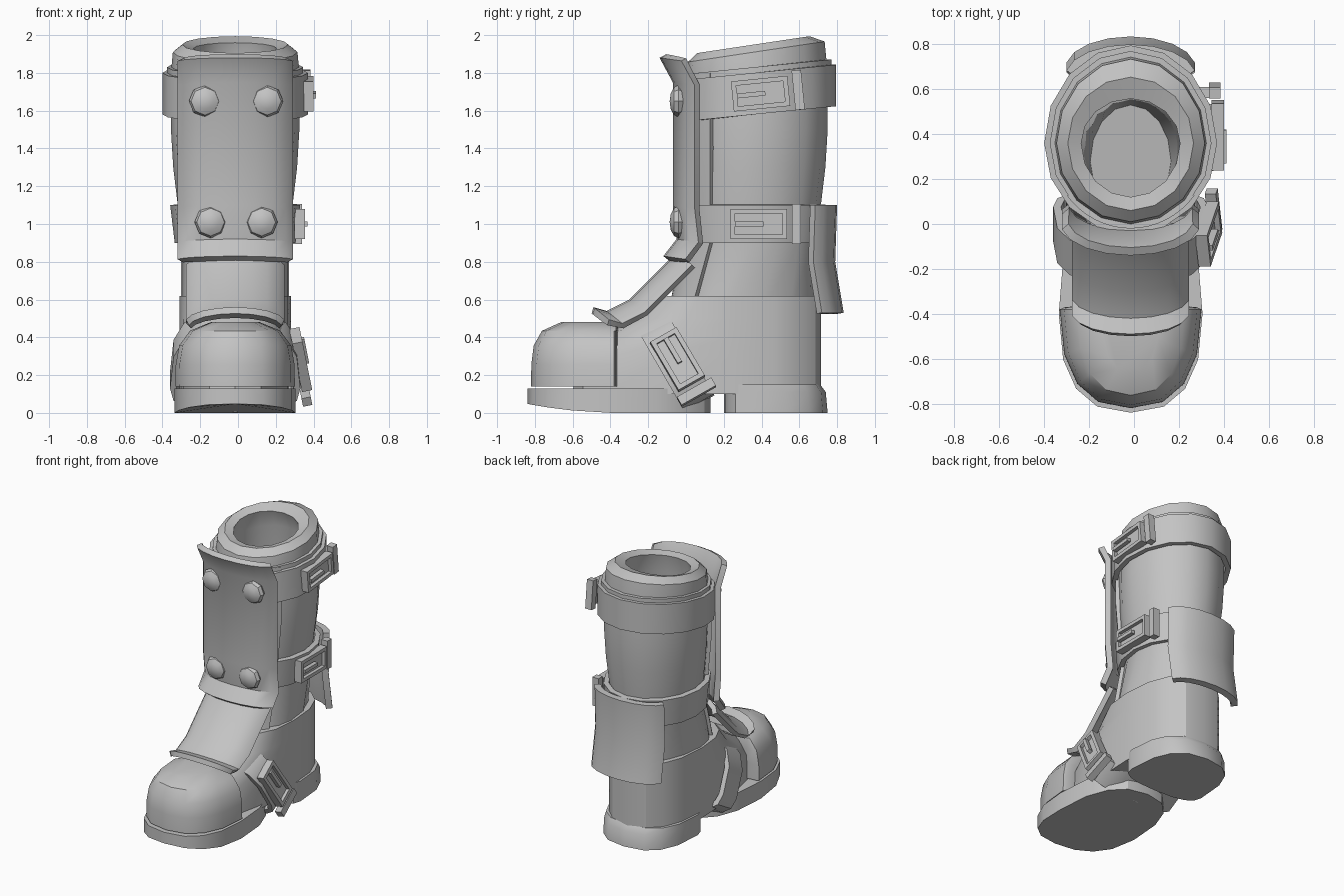
import bpy, bmesh
from math import sin, cos, pi, radians
from mathutils import Matrix, Vector

default_cube = bpy.data.objects.get("Cube")
if default_cube:
    bpy.data.objects.remove(default_cube, do_unlink=True)

grey = (0.55, 0.55, 0.55, 1)
material = bpy.data.materials.new("matte_grey")
material.use_nodes = True
material.diffuse_color = grey
material.node_tree.nodes["Principled BSDF"].inputs["Base Color"].default_value = grey


def finish(name, bm, thickness=0):
    mesh = bpy.data.meshes.new(name)
    bm.to_mesh(mesh)
    bm.free()
    part = bpy.data.objects.new(name, mesh)
    bpy.context.collection.objects.link(part)
    mesh.materials.append(material)
    bpy.ops.object.select_all(action='DESELECT')
    part.select_set(True)
    bpy.context.view_layer.objects.active = part
    if thickness:
        solidify = part.modifiers.new("thickness", 'SOLIDIFY')
        solidify.thickness = thickness
        solidify.use_even_offset = True
        bpy.ops.object.modifier_apply(modifier=solidify.name)
    bpy.ops.object.shade_smooth_by_angle(angle=radians(32))


def skin(name, rows, closed, thickness=0):
    """Join rows of points, listed bottom up, into a tube or an open sheet."""
    bm = bmesh.new()
    rings = [[bm.verts.new(point) for point in row] for row in rows]
    for low, high in zip(rings, rings[1:]):
        for j in range(len(low) if closed else len(low) - 1):
            k = (j + 1) % len(low)
            bm.faces.new((low[j], low[k], high[k], high[j]))
    if closed and not thickness:
        bm.faces.new(reversed(rings[0]))
        bm.faces.new(rings[-1])
    finish(name, bm, thickness)


def power(value, exponent):
    return abs(value) ** exponent * (1 if value > 0 else -1)


def outline(z, front, middle, back, half_width, exponent=1, tilt=0, reach=pi, sides=16):
    """Egg-shaped ring, or an arc of it reaching equally far both ways from the front."""
    points = []
    count = sides if reach == pi else sides + 1
    for j in range(count):
        angle = reach * (2 * j / sides - 1)
        side, ahead = power(sin(angle), exponent), power(cos(angle), exponent)
        length = middle - front if ahead > 0 else back - middle
        y = middle - ahead * length
        points.append(Vector((side * half_width - 0.015, y, z + tilt * (y - middle))))
    return points


def leg(z, out=0, **options):
    """Leg outline at a height, grown outward or shrunk inward."""
    calf = 0.06 * min(1, max(0, (z - 0.9) / 0.5))
    lean = max(0, 0.9 - z)
    return outline(z, -0.2 * lean - out, 0.36 - 0.4 * lean,
                   0.69 + calf + min(out, 1.6 * out), 0.28 + calf + out, **options)


def sheet(name, path, half_width, sag_y, sag_z, thickness):
    """Curved plate: a centre line of (y, z) points with its edges swept back and down."""
    rows = []
    for y, z in path:
        angles = [radians(degrees) for degrees in range(-80, 81, 20)]
        rows.append([Vector((half_width * sin(a) - 0.015,
                             y + sag_y * (1 - cos(a)),
                             z - sag_z * (1 - cos(a)))) for a in angles])
    skin(name, rows, False, thickness)


# Shaft, rolled collar and hollow inside
shaft = [leg(z) for z in (0.5, 0.9, 1.1, 1.3, 1.5, 1.8)]
collar = [leg(z, -inset, tilt=0.15) for z, inset in
          ((1.91, 0.01), (1.95, 0.06), (1.93, 0.12), (1.8, 0.09), (0.7, 0.1))]
skin("shaft", shaft + collar, True)

# Foot and heel shell
skin("boot_upper", [outline(z, front, 0.25, 0.715, 0.295, exponent=0.8) for z, front in
                    ((0.1, -0.6), (0.3, -0.58), (0.4, -0.45), (0.5, -0.27), (0.62, -0.14))], True)

# Toe cap, a boxy half dome
dome = []
for step in range(5):
    rise = sin(step / 3)
    shrink = (1 - rise ** 4) ** 0.4
    dome.append(outline(0.14 + 0.35 * rise, -0.38 - 0.44 * shrink ** 0.5, -0.38, -0.36,
                        0.316 * shrink, exponent=0.82))
skin("toe_cap", dome, True)

# Soles, the front one curling up at the toe
front_sole = [outline(z, -0.84, -0.4, 0.13, 0.32, exponent=0.8) for z in (0, 0.13)]
for point in front_sole[0]:
    point.z += 0.2 * max(0, -0.35 - point.y) ** 2
skin("front_sole", front_sole, True)
skin("heel_sole", [outline(z, 0.2, 0.32, back, 0.305, exponent=0.75)
                   for z, back in ((0, 0.75), (0.11, 0.74), (0.15, 0.71))], True)

# Facing that frames the front opening
skin("front_facing", [leg(z, 0.02, reach=radians(52)) for z in (0.45, 0.9, 1.1, 1.4, 1.8)],
     False, 0.03)

# Shin plate, tongue with upturned lip, and rear flap
sheet("shin_plate", ((-0.12, 0.83), (-0.05, 0.92), (-0.07, 1.1), (-0.07, 1.75), (-0.14, 1.88)),
      0.31, 0.14, 0.02, 0.04)
sheet("tongue", ((-0.49, 0.56), (-0.42, 0.54), (-0.3, 0.6), (-0.1, 0.8), (-0.05, 0.85)),
      0.265, 0.1, 0.08, 0.035)
sheet("rear_flap", ((0.835, 0.53), (0.79, 0.8), (0.8, 1.1)), -0.29, -0.14, 0, 0.045)

# Leg straps
for name, bottom, top, out, tilt in (("upper_strap", 1.58, 1.8, 0.045, 0.1),
                                     ("upper_strap_trim", 1.8, 1.83, 0.02, 0.1),
                                     ("ankle_strap", 0.9, 1.1, 0.04, 0)):
    skin(name, [leg(z, out, tilt=tilt) for z in (bottom, top)], True, 0.035)

# Instep strap, a slanted loop passing under the sole
along_strap = Matrix.Rotation(radians(-60), 4, 'X')
slant = Matrix.Translation((0, -0.05, 0.26)) @ along_strap
loop = [outline(z, -0.28, 0.1, 0.245, 0.345, exponent=0.7) for z in (-0.09, 0.09)]
skin("instep_strap", [[slant @ point for point in row] for row in loop], True, 0.035)

# Rivets in pairs on the shin plate
for label, height, spread in (("upper", 1.65, 0.165), ("lower", 1.01, 0.135)):
    for side in (-1, 1):
        bm = bmesh.new()
        flatten = Matrix.Diagonal((1, 0.55, 1, 1)) @ Matrix.Rotation(pi / 2, 4, 'X')
        centre = Matrix.Translation((side * spread - 0.01, -0.04, height))
        bmesh.ops.create_uvsphere(bm, u_segments=8, v_segments=6, radius=0.085,
                                  matrix=centre @ flatten)
        finish(label + "_rivet", bm)


def buckle(name, location, turn):
    """Local x points outward and local y runs along the strap."""
    bm = bmesh.new()

    def bar(out, along, across, size):
        place = Matrix.Translation((out, along, across)) @ Matrix.Diagonal((*size, 1))
        bmesh.ops.create_cube(bm, size=1, matrix=Matrix.Translation(location) @ turn @ place)

    length, width, depth, rim = 0.3, 0.16, 0.03, 0.025
    bar(0, 0, 0, (depth, length, width))
    for side in (-1, 1):
        bar(rim, 0, side * (width - rim) / 2, (depth, length, rim))
        bar(rim, side * (length - rim) / 2, 0, (depth, rim, width))
    bar(1.5 * rim, -2 * rim, 0, (depth, length / 2, rim))
    bar(0, length / 2 + 2 * rim, 0, (2 * rim, 2 * rim, width + 2 * rim))
    finish(name, bm)


# Buckles on one side
buckle("upper_buckle", (0.36, 0.395, 1.69), Matrix.Rotation(0.1, 4, 'X'))
buckle("ankle_buckle", (0.315, 0.385, 1), Matrix.Identity(4))
buckle("instep_buckle", (0.32, -0.045, 0.28), Matrix.Rotation(-0.2, 4, 'Y') @ along_strap)
